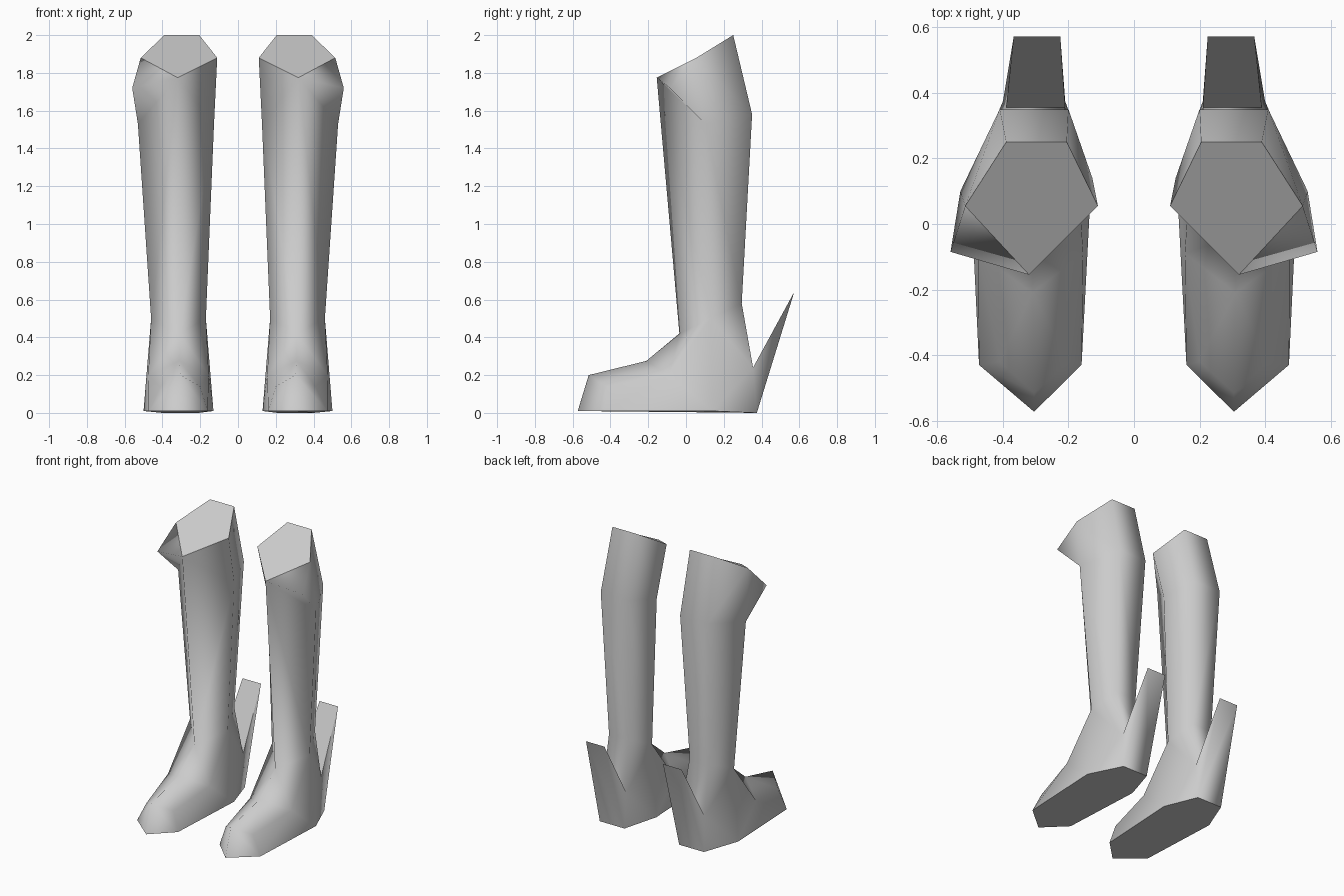
import bpy, bmesh

if "Cube" in bpy.data.objects:
    bpy.data.objects.remove(bpy.data.objects["Cube"])

grey = bpy.data.materials.new("plain grey")
grey.diffuse_color = (0.6, 0.6, 0.6, 1)
grey.use_nodes = True
grey.node_tree.nodes["Principled BSDF"].inputs["Base Color"].default_value = grey.diffuse_color

# Rings of the boot on the +x side, each point (x, y, z)
# slanted pentagon at the top: front, outer, back outer, back inner, inner
TOP = [(0.32, -0.155, 1.775), (0.515, 0.055, 1.88), (0.39, 0.25, 2.0),
       (0.205, 0.25, 2.0), (0.11, 0.055, 1.88)]
# calf shares the front corner of the top
CALF = [TOP[0], (0.53, 0.10, 1.53), (0.41, 0.35, 1.58), (0.20, 0.35, 1.58), (0.127, 0.14, 1.53)]
ANKLE = [(0.31, -0.035, 0.42), (0.46, 0.13, 0.50), (0.385, 0.295, 0.58),
         (0.235, 0.295, 0.58), (0.17, 0.13, 0.50)]
FLARE = (0.56, -0.085, 1.72)
# foot rows: outer, middle, inner
INSTEP = [(0.475, -0.09, 0.20), (0.31, -0.21, 0.275), (0.155, -0.09, 0.20)]
TOE = [(0.41, -0.42, 0.14), (0.305, -0.515, 0.20), (0.20, -0.42, 0.14)]
SOLE_TOE = [(0.473, -0.43, 0.01), (0.305, -0.573, 0.01), (0.16, -0.43, 0.01)]
# pairs: outer, inner
SOLE_SIDE = [(0.50, 0.14, 0.01), (0.13, 0.14, 0.01)]
SOLE_HEEL = [(0.40, 0.375, 0.0), (0.21, 0.375, 0.0)]
SPUR_ROOT = [(0.39, 0.355, 0.24), (0.21, 0.355, 0.24)]
SPUR_TIP = [(0.367, 0.573, 0.64), (0.225, 0.573, 0.64)]


def boot(name, side):
    bm = bmesh.new()
    verts = {}

    def vert(p):
        if p not in verts:
            verts[p] = bm.verts.new((p[0] * side, p[1], p[2]))
        return verts[p]

    def face(*points):
        return bm.faces.new([vert(p) for p in dict.fromkeys(points)])

    # shaft
    for i in range(5):
        j = (i + 1) % 5
        face(CALF[i], ANKLE[i], ANKLE[j], CALF[j])
        if i > 0:
            face(TOP[i], CALF[i], CALF[j], TOP[j])
    # knee flare
    face(TOP[0], FLARE, TOP[1])
    face(TOP[0], CALF[1], FLARE)
    face(FLARE, CALF[1], TOP[1])
    # both halves of the foot
    for k, ankle, back in ((0, ANKLE[1], ANKLE[2]), (1, ANKLE[4], ANKLE[3])):
        ins, toe, sole = INSTEP[2 * k], TOE[2 * k], SOLE_TOE[2 * k]
        wall, heel, root, tip = SOLE_SIDE[k], SOLE_HEEL[k], SPUR_ROOT[k], SPUR_TIP[k]
        face(ANKLE[0], INSTEP[1], ins, ankle)
        face(INSTEP[1], TOE[1], toe)
        face(INSTEP[1], toe, ins)
        face(TOE[1], SOLE_TOE[1], sole, toe)
        face(ins, toe, sole, wall)
        face(ankle, ins, wall)
        face(ankle, wall, root, back)
        face(wall, heel, root)
        face(root, heel, tip)
    # heel and spur
    face(ANKLE[2], SPUR_ROOT[0], SPUR_ROOT[1], ANKLE[3])
    face(*SPUR_ROOT, *SPUR_TIP[::-1])
    face(*SPUR_TIP, *SOLE_HEEL[::-1])
    for f in bm.faces:
        f.smooth = True
    # flat top and sole with crisp rims
    sole_ring = SOLE_TOE + [SOLE_SIDE[1], SOLE_HEEL[1], SOLE_HEEL[0], SOLE_SIDE[0]]
    for cap in (face(*TOP), face(*sole_ring)):
        for e in cap.edges:
            e.smooth = False
    # crisp spur edges
    for a, b in ((SPUR_TIP[0], SPUR_TIP[1]), (SPUR_ROOT[0], SPUR_TIP[0]),
                 (SPUR_ROOT[1], SPUR_TIP[1]), (SPUR_ROOT[0], SPUR_ROOT[1])):
        bm.edges.get((verts[a], verts[b])).smooth = False
    bmesh.ops.recalc_face_normals(bm, faces=bm.faces)

    me = bpy.data.meshes.new(name)
    bm.to_mesh(me)
    bm.free()
    me.materials.append(grey)
    bpy.context.collection.objects.link(bpy.data.objects.new(name, me))


boot("left_boot", 1)
boot("right_boot", -1)
